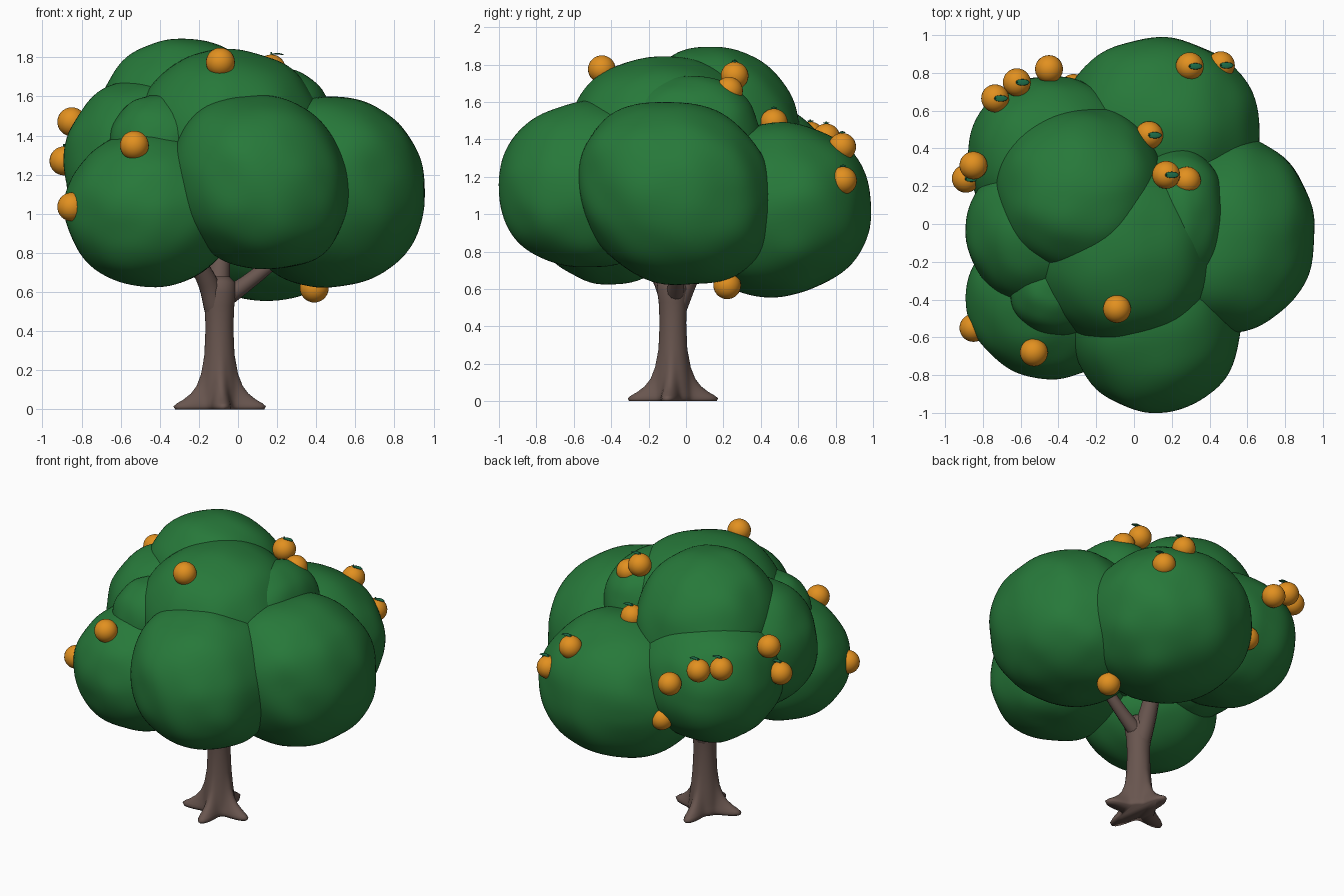
import bpy, bmesh, math
from mathutils import Vector, noise

cube = bpy.data.objects.get("Cube")
if cube:
    bpy.data.objects.remove(cube, do_unlink=True)


def material(name, color):
    m = bpy.data.materials.new(name)
    m.use_nodes = True
    m.diffuse_color = (*color, 1)
    m.node_tree.nodes["Principled BSDF"].inputs["Base Color"].default_value = (*color, 1)
    return m


GREEN = material("foliage_green", (0.02, 0.19, 0.042))
BROWN = material("bark_brown", (0.14, 0.092, 0.078))
ORANGE = material("fruit_orange", (0.76, 0.28, 0.014))
LEAF = material("leaf_teal_green", (0.012, 0.15, 0.065))


def finish(bm, name, mat):
    bmesh.ops.recalc_face_normals(bm, faces=bm.faces)
    mesh = bpy.data.meshes.new(name)
    bm.to_mesh(mesh)
    bm.free()
    mesh.materials.append(mat)
    for p in mesh.polygons:
        p.use_smooth = True
    obj = bpy.data.objects.new(name, mesh)
    bpy.context.collection.objects.link(obj)
    return obj


def foliage(name, center, radii, power=2.1, lean=(0, 0)):
    """Gently lumpy ellipsoid; lean slides it in x and y as it rises."""
    bm = bmesh.new()
    bmesh.ops.create_icosphere(bm, subdivisions=5, radius=1)
    c = Vector(center)
    for v in bm.verts:
        d = v.co.normalized()
        r = sum(abs(a) ** power for a in d) ** (-1 / power)
        r *= 1 + 0.03 * noise.noise(d * 2.2 + c * 5)
        p = Vector(d[i] * r * radii[i] for i in range(3))
        v.co = c + p + Vector((lean[0] * p.z, lean[1] * p.z, 0))
    return finish(bm, name, GREEN)


# Crown made of overlapping clumps
foliage("left_foliage", (0.47, -0.05, 1.11), (0.48, 0.52, 0.49), 2.2, (0, -0.12))
foliage("front_foliage", (0.115, -0.51, 1.16), (0.455, 0.49, 0.45), 2.1, (-0.1, 0.04))
foliage("front_right_foliage", (-0.44, -0.40, 1.025), (0.445, 0.42, 0.40), 2.03)
foliage("back_left_foliage", (0.135, 0.48, 1.025), (0.525, 0.51, 0.465), 2.1, (0, 0.03))
foliage("back_right_foliage", (-0.44, 0.35, 1.19), (0.435, 0.43, 0.41), 2.2)
foliage("right_foliage", (-0.48, -0.03, 1.27), (0.41, 0.41, 0.42), 2.03)
foliage("top_foliage", (-0.28, 0.18, 1.44), (0.45, 0.44, 0.455), 2.08, (0, -0.12))
foliage("upper_front_foliage", (-0.05, -0.12, 1.36), (0.49, 0.52, 0.48), 2.15)
foliage("upper_left_foliage", (0.235, 0.03, 1.41), (0.25, 0.36, 0.325), 2.25)
foliage("upper_right_foliage", (-0.40, -0.35, 1.33), (0.26, 0.24, 0.28))

# Trunk with four flared roots
AXIS = Vector((-0.095, -0.07, 0))
ROOTS = [math.radians(a) for a in (95, 195, 275, 352)]
SIDES = 72
# height, trunk radius, root reach
PROFILE = [(0, 0.10, 0.135), (0.015, 0.105, 0.138), (0.03, 0.105, 0.12), (0.05, 0.102, 0.088),
           (0.08, 0.098, 0.053), (0.12, 0.094, 0.026), (0.18, 0.086, 0.01), (0.28, 0.077, 0),
           (0.42, 0.071, 0), (0.53, 0.076, 0), (0.60, 0.086, 0), (0.65, 0.08, 0), (0.68, 0.05, 0)]
bm = bmesh.new()
rings = []
for z, radius, reach in PROFILE:
    ring = []
    for i in range(SIDES):
        a = math.tau * i / SIDES
        peak = max(math.exp(-(math.remainder(a - t, math.tau) / 0.3) ** 2) for t in ROOTS)
        r = radius + reach * peak
        ring.append(bm.verts.new(AXIS + Vector((r * math.cos(a), r * math.sin(a), z))))
    rings.append(ring)
for low, high in zip(rings, rings[1:]):
    for i in range(SIDES):
        j = (i + 1) % SIDES
        bm.faces.new((low[i], low[j], high[j], high[i]))
bm.faces.new(rings[0])
bm.faces.new(rings[-1])
finish(bm, "trunk", BROWN)


def branch(name, points):
    """Tapered tube through (x, y, z, radius) points."""
    curve = bpy.data.curves.new(name, "CURVE")
    curve.dimensions = "3D"
    curve.bevel_depth = 1
    curve.bevel_resolution = 4
    curve.use_fill_caps = True
    spline = curve.splines.new("BEZIER")
    spline.bezier_points.add(len(points) - 1)
    for bp, (x, y, z, r) in zip(spline.bezier_points, points):
        bp.co = (x, y, z)
        bp.radius = r
        bp.handle_left_type = bp.handle_right_type = "AUTO"
    curve.materials.append(BROWN)
    bpy.context.collection.objects.link(bpy.data.objects.new(name, curve))


# Branches reaching into the crown
branch("left_branch", [(-0.08, -0.06, 0.56, 0.05), (0.05, -0.05, 0.65, 0.04), (0.26, -0.03, 0.82, 0.032)])
branch("right_branch", [(-0.11, -0.07, 0.5, 0.06), (-0.16, -0.13, 0.66, 0.052), (-0.28, -0.25, 0.84, 0.035)])
branch("back_branch", [(-0.1, -0.06, 0.5, 0.065), (-0.1, 0.01, 0.66, 0.058), (-0.07, 0.14, 0.9, 0.04)])


# Fruit with an optional pointed leaf and stem
def fruit(index, place, leafy):
    bm = bmesh.new()
    bmesh.ops.create_uvsphere(bm, u_segments=28, v_segments=16, radius=0.074)
    bmesh.ops.translate(bm, verts=bm.verts, vec=place)
    finish(bm, f"fruit_{index}", ORANGE)
    if not leafy:
        return
    bm = bmesh.new()
    bmesh.ops.create_uvsphere(bm, u_segments=16, v_segments=8, radius=1)
    for v in bm.verts:
        x, y, z = v.co
        v.co = Vector(place) + Vector((0.03 + 0.037 * x, 0.017 * y, 0.078 + 0.004 * z - 0.006 * x * x))
    finish(bm, f"fruit_leaf_{index}", LEAF)
    bm = bmesh.new()
    bmesh.ops.create_cone(bm, cap_ends=True, segments=8, radius1=0.006, radius2=0.004, depth=0.02)
    bmesh.ops.translate(bm, verts=bm.verts, vec=Vector(place) + Vector((0, 0, 0.076)))
    finish(bm, f"fruit_stem_{index}", LEAF)


# Fruit scattered over the crown
FRUIT = [
    (-0.09, -0.45, 1.775, False), (0.17, 0.26, 1.74, True), (0.28, 0.23, 1.66, False),
    (-0.53, -0.68, 1.35, False), (-0.85, -0.55, 1.035, False), (0.39, 0.22, 0.62, False),
    (0.295, 0.835, 1.36, True), (0.46, 0.84, 1.18, True), (0.08, 0.47, 1.49, True),
    (-0.45, 0.82, 1.30, False), (-0.62, 0.75, 1.41, True), (-0.735, 0.665, 1.42, True),
    (-0.85, 0.31, 1.47, False), (-0.89, 0.24, 1.27, True), (-0.32, 0.72, 0.99, False),
]
for n, (x, y, z, leafy) in enumerate(FRUIT, 1):
    fruit(n, (x, y, z), leafy)
